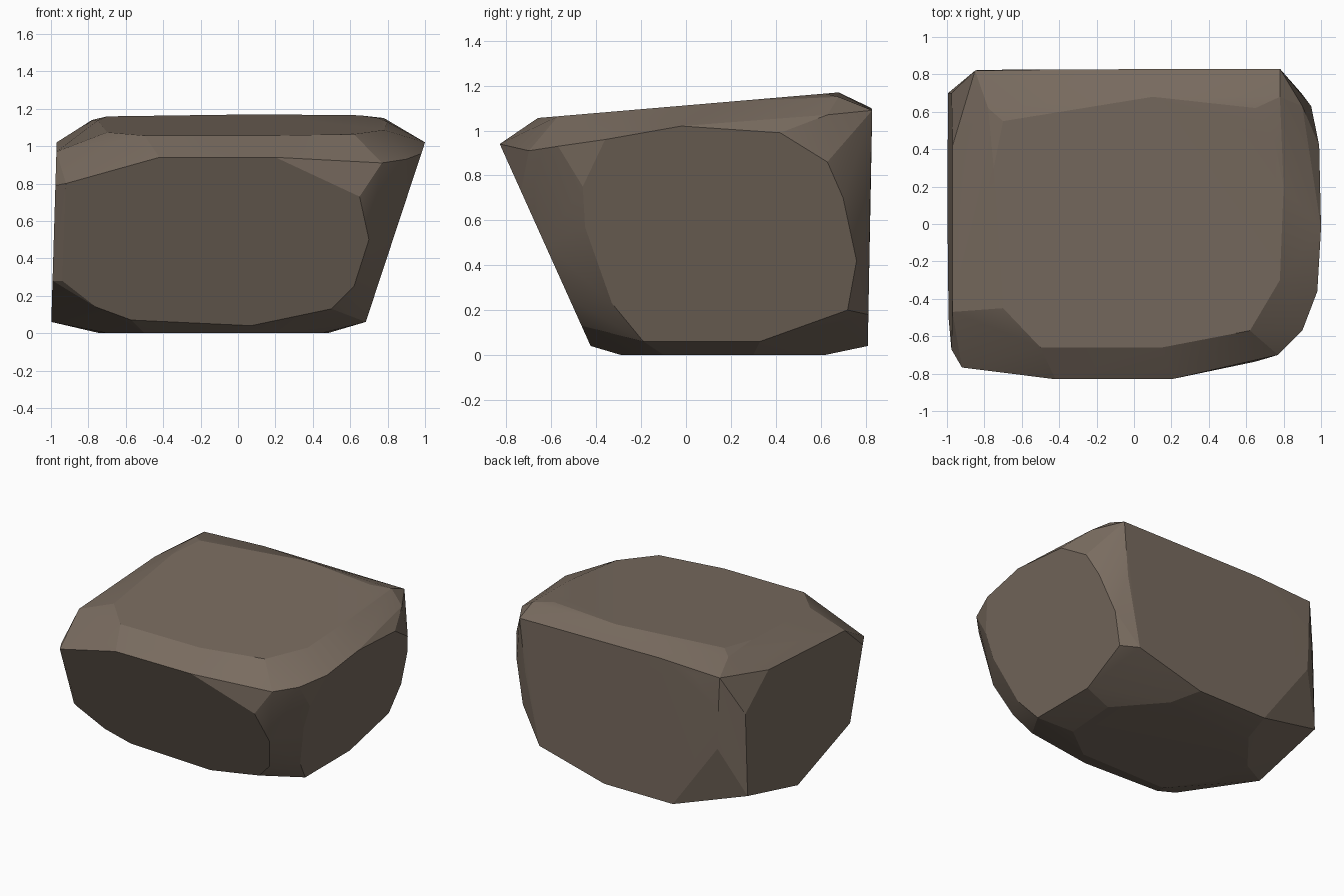
import bpy
import bmesh
import math

# Remove the default cube only
default_cube = bpy.data.objects.get("Cube")
if default_cube:
    bpy.data.objects.remove(default_cube, do_unlink=True)


def make_material(name, colour):
    material = bpy.data.materials.new(name)
    material.use_nodes = True
    material.diffuse_color = colour
    shader = next(n for n in material.node_tree.nodes if n.type == 'BSDF_PRINCIPLED')
    shader.inputs["Base Color"].default_value = colour
    shader.inputs["Roughness"].default_value = 0.9
    return material


# Six slanted planes of the boulder: each lifts a flat outline into space
def on_front(x, z):
    return (x, -0.83 + (0.94 - z) * 0.45, z)


def on_back(x, z):
    return (x, 0.81 + 0.015 * z, z)


def on_left(y, z):
    return (1.0 - (1.02 - z) * 0.33, y, z)


def on_right(y, z):
    return (-1.0 + 0.03 * z, y, z)


def on_top(x, y):
    return (x, y, 1.05 + (y + 0.73) * 0.085)


def on_bottom(x, y):
    return (x, y, 0.0)


# Worn outline of each flat side
front_outline = [(-0.92, 0.8), (-0.42, 0.94), (0.2, 0.94), (0.65, 0.73), (0.7, 0.5),
                 (0.62, 0.25), (0.5, 0.13), (0.07, 0.04), (-0.57, 0.07),
                 (-0.76, 0.14), (-0.94, 0.28)]
back_outline = [(0.62, 1.0), (0.07, 1.1), (-0.37, 1.1), (-0.64, 1.05), (-0.84, 0.84),
                (-0.83, 0.55), (-0.46, 0.04), (0.1, 0.04), (0.63, 0.18), (0.74, 0.69)]
left_outline = [(-0.36, 0.96), (-0.02, 1.02), (0.42, 0.99), (0.63, 0.86), (0.7, 0.7),
                (0.76, 0.42), (0.72, 0.2), (0.33, 0.06), (-0.19, 0.06),
                (-0.33, 0.23), (-0.45, 0.57), (-0.46, 0.75)]
right_outline = [(0.7, 0.8), (0.42, 1.02), (-0.47, 0.97), (-0.67, 0.79),
                 (-0.5, 0.28), (0.12, 0.06), (0.7, 0.2)]
top_outline = [(0.1, 0.68), (0.65, 0.62), (0.75, 0.45), (0.8, 0.2), (0.78, -0.3),
               (0.62, -0.57), (0.15, -0.66), (-0.5, -0.66), (-0.7, -0.45),
               (-0.75, 0.3), (-0.7, 0.55)]
bottom_outline = [(-0.74, 0.3), (-0.5, 0.6), (0.2, 0.62), (0.48, 0.3), (0.45, -0.1),
                  (0.2, -0.29), (-0.5, -0.29), (-0.7, 0.0)]

sides = [(on_front, front_outline), (on_back, back_outline), (on_left, left_outline),
         (on_right, right_outline), (on_top, top_outline), (on_bottom, bottom_outline)]

# Proud corners between the sides
corners = [(0.77, -0.7, 0.91), (0.9, -0.57, 0.93), (0.78, 0.83, 1.09),
           (0.78, 0.68, 1.15), (0.9, 0.63, 1.07), (-0.85, 0.82, 1.08),
           (-0.78, 0.62, 1.14)]

# Boulder: tight skin over all outlines, with coplanar triangles merged
bm = bmesh.new()
for place, outline in sides:
    for a, b in outline:
        bm.verts.new(place(a, b))
for corner in corners:
    bm.verts.new(corner)
hull = bmesh.ops.convex_hull(bm, input=bm.verts)
loose = [v for v in bm.verts if not v.link_faces]
bmesh.ops.delete(bm, geom=loose, context='VERTS')
bmesh.ops.dissolve_limit(bm, angle_limit=math.radians(2),
                         verts=bm.verts, edges=bm.edges)
bmesh.ops.recalc_face_normals(bm, faces=bm.faces)

mesh = bpy.data.meshes.new("boulder")
bm.to_mesh(mesh)
bm.free()
mesh.materials.append(make_material("grey brown stone", (0.19, 0.148, 0.115, 1.0)))
boulder = bpy.data.objects.new("boulder", mesh)
bpy.context.collection.objects.link(boulder)

# Soften only the shallow creases between worn facets
bpy.context.view_layer.objects.active = boulder
boulder.select_set(True)
bpy.ops.object.shade_smooth_by_angle(angle=math.radians(12))
